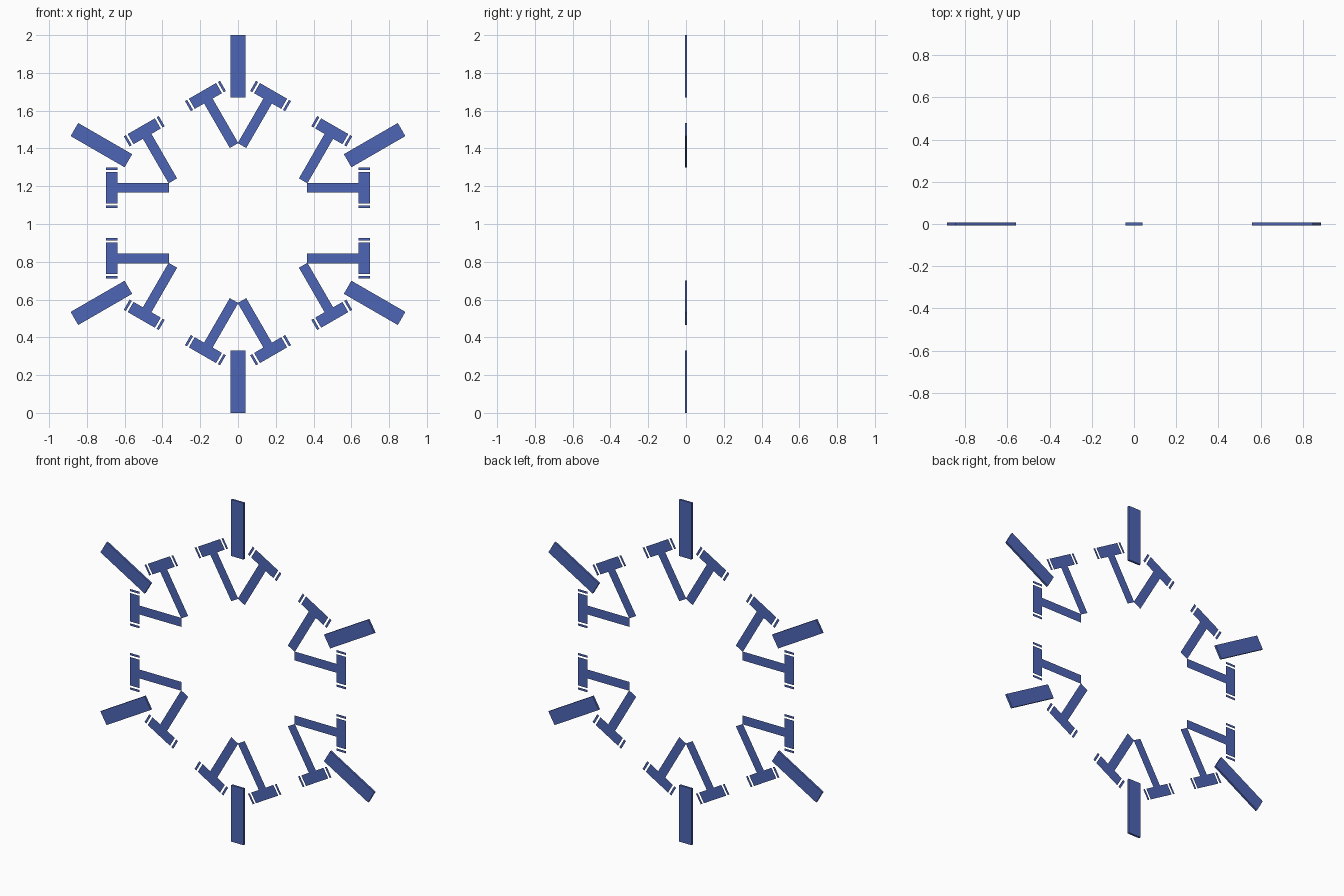
import bpy, bmesh, math
from mathutils import Matrix, Vector

if "Cube" in bpy.data.objects:
    bpy.data.objects.remove(bpy.data.objects["Cube"])

blue = bpy.data.materials.new("cornflower_blue")
blue.diffuse_color = (0.076, 0.133, 0.468, 1)
blue.use_nodes = True
blue.node_tree.nodes["Principled BSDF"].inputs["Base Color"].default_value = blue.diffuse_color


def make_object(name, bm):
    mesh = bpy.data.meshes.new(name)
    bm.to_mesh(mesh)
    bm.free()
    mesh.materials.append(blue)
    obj = bpy.data.objects.new(name, mesh)
    bpy.context.collection.objects.link(obj)
    return obj


def rect(bm, r0, r1, s0, s1):
    """Flat rectangle in the xz plane: r along the arm, s across it."""
    pts = [(r0, s0), (r1, s0), (r1, s1), (r0, s1)]
    return bm.faces.new([bm.verts.new((r, 0, s)) for r, s in pts])


def place(bm, angle, centre_z):
    """Turn about the y axis and lift to the ring centre."""
    bm.transform(Matrix.Translation((0, 0, centre_z)) @ Matrix.Rotation(-angle, 4, 'Y'))


BAR_Z, ARM_Z = 1.0, 1.005
AXIS = 0.187  # sideways offset of each T from the centre line

for i in range(6):
    # thick outer bar
    bm = bmesh.new()
    bmesh.ops.create_cube(bm, size=1)
    bmesh.ops.scale(bm, vec=Vector((0.33, 0.012, 0.08)), verts=bm.verts)
    bmesh.ops.translate(bm, vec=Vector((0.835, 0, 0)), verts=bm.verts)
    place(bm, math.radians(30 + 60 * i), BAR_Z)
    make_object(f"outer_bar_{i + 1}", bm)

    # pair of paper-thin T arms pointing the same way
    for side, label in ((1, "left"), (-1, "right")):
        c = side * AXIS
        bm = bmesh.new()
        rect(bm, 0.366, 0.638, c - 0.026, c + 0.026)      # stem
        rect(bm, 0.638, 0.70, c - 0.083, c + 0.083)       # cap
        for e in (1, -1):                                 # end strips
            a, b = sorted((c + e * 0.094, c + e * 0.107))
            rect(bm, 0.638, 0.70, a, b)
        place(bm, math.radians(60 * i), ARM_Z)
        make_object(f"t_arm_{i + 1}_{label}", bm)
